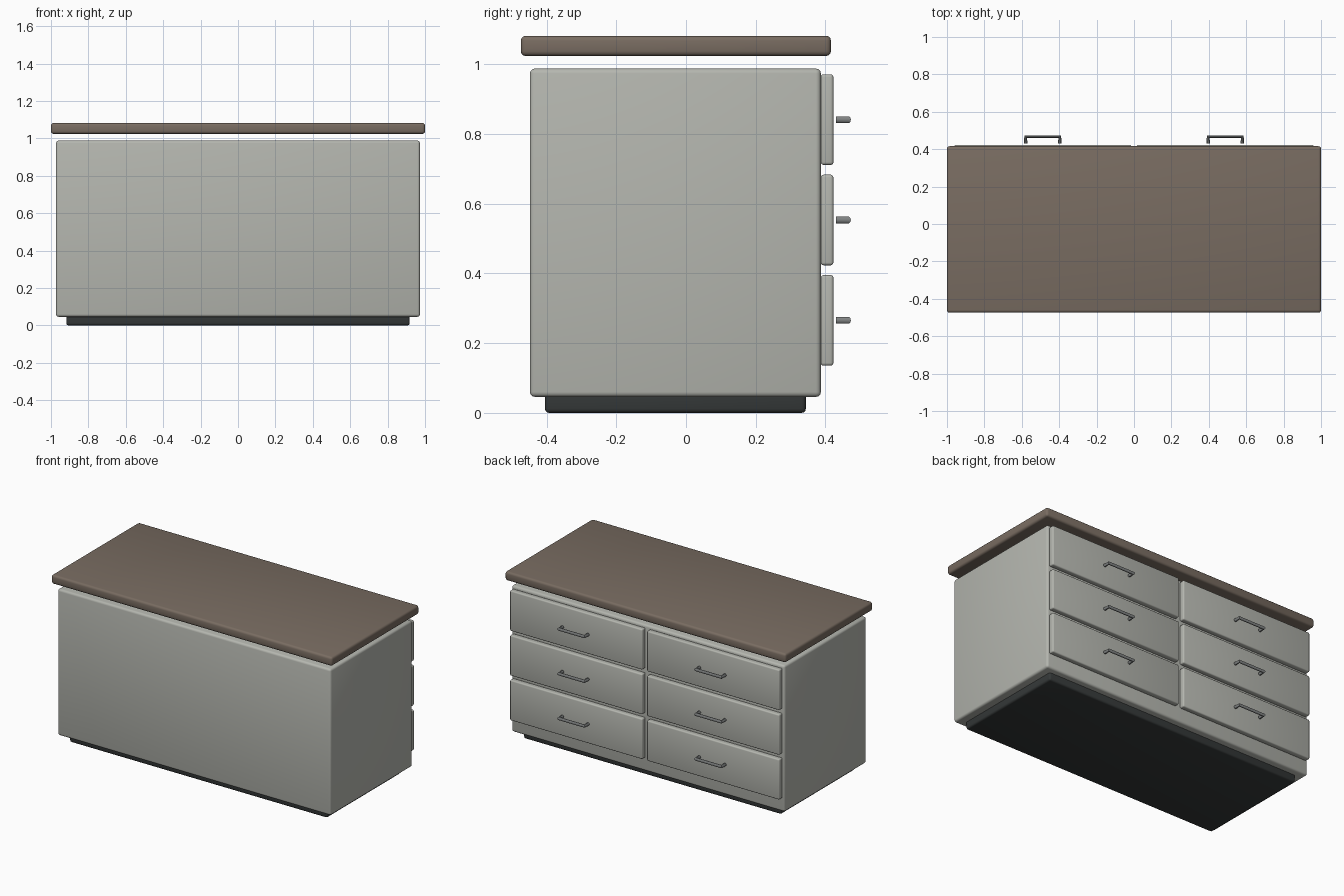
import bpy

if "Cube" in bpy.data.objects:
    bpy.data.objects.remove(bpy.data.objects["Cube"])


def material(name, rgb):
    m = bpy.data.materials.new(name)
    m.diffuse_color = (*rgb, 1)
    m.use_nodes = True
    m.node_tree.nodes["Principled BSDF"].inputs["Base Color"].default_value = m.diffuse_color
    return m


PAINT = material("painted_body", (0.46, 0.47, 0.43))
WOOD = material("worktop_wood", (0.19, 0.15, 0.12))
DARK = material("dark_base", (0.035, 0.04, 0.04))
METAL = material("handle_metal", (0.22, 0.23, 0.23))


def finish(obj, name, mat):
    obj.name = name
    obj.data.materials.append(mat)
    bpy.context.view_layer.objects.active = obj
    obj.select_set(True)
    bpy.ops.object.shade_smooth_by_angle(angle=0.6)
    obj.select_set(False)


def rounded_box(name, x, y, z, bevel, mat):
    """Box between (min, max) ranges with bevelled edges."""
    ranges = (x, y, z)
    bpy.ops.mesh.primitive_cube_add(size=1, location=[(a + b) / 2 for a, b in ranges])
    obj = bpy.context.object
    obj.scale = [b - a for a, b in ranges]
    bpy.ops.object.transform_apply(location=False, rotation=False, scale=True)
    mod = obj.modifiers.new("bevel", "BEVEL")
    mod.width = bevel
    mod.segments = 3
    bpy.ops.object.modifier_apply(modifier="bevel")
    finish(obj, name, mat)


def handle(name, x, z):
    """U-shaped bar handle swept along a three-sided path."""
    curve = bpy.data.curves.new(name, "CURVE")
    curve.dimensions = "3D"
    curve.bevel_depth = 0.01
    curve.bevel_resolution = 3
    curve.use_fill_caps = True
    path = [(-0.091, 0.43), (-0.091, 0.466), (0.091, 0.466), (0.091, 0.43)]
    spline = curve.splines.new("POLY")
    spline.points.add(len(path) - 1)
    for p, (px, py) in zip(spline.points, path):
        p.co = (px, py, 0, 1)
    obj = bpy.data.objects.new(name, curve)
    obj.location = (x, 0, z)
    bpy.context.collection.objects.link(obj)
    bpy.context.view_layer.objects.active = obj
    obj.select_set(True)
    bpy.ops.object.convert(target="MESH")
    obj = bpy.context.object
    finish(obj, name, METAL)


bpy.ops.object.select_all(action="DESELECT")

# Plinth, carcass and worktop
rounded_box("plinth", (-0.918, 0.918), (-0.405, 0.344), (0, 0.075), 0.012, DARK)
rounded_box("cabinet_body", (-0.973, 0.973), (-0.448, 0.387), (0.046, 0.988), 0.014, PAINT)
rounded_box("worktop", (-1, 1), (-0.474, 0.416), (1.024, 1.082), 0.014, WOOD)

# Two columns of three drawers on the back side, each with a handle
for side, cx in (("left", -0.488), ("right", 0.488)):
    for row in range(3):
        cz = 0.2655 + row * 0.288
        rounded_box(f"drawer_front_{side}_{row + 1}", (cx - 0.472, cx + 0.472),
                    (0.387, 0.423), (cz - 0.13, cz + 0.13), 0.008, PAINT)
        handle(f"drawer_handle_{side}_{row + 1}", cx, cz)
